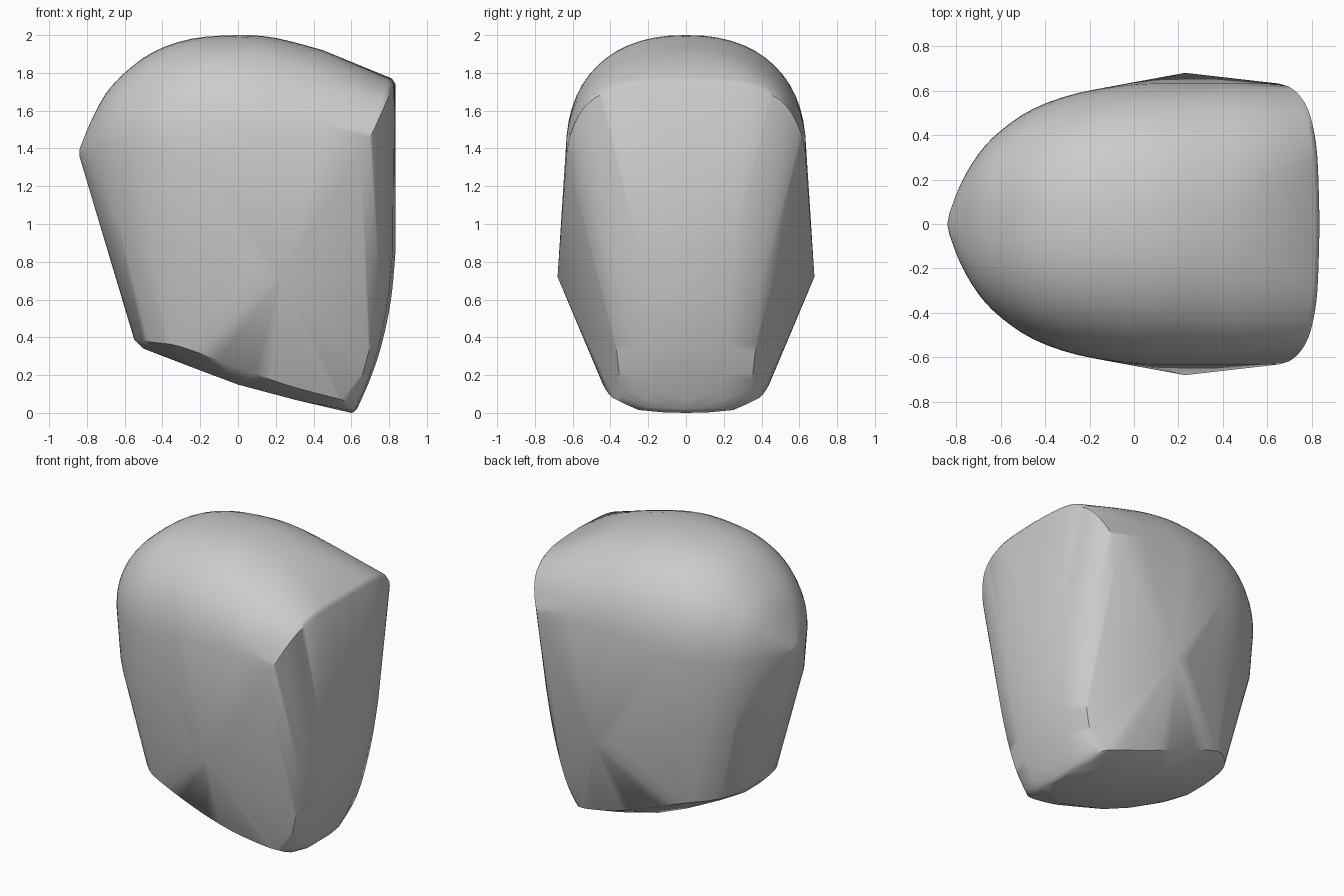
import bpy, bmesh, math

cube = bpy.data.objects.get("Cube")
if cube:
    bpy.data.objects.remove(cube, do_unlink=True)

grey = bpy.data.materials.new("plain_grey")
grey.use_nodes = True
grey.diffuse_color = (0.6, 0.6, 0.6, 1)
grey.node_tree.nodes["Principled BSDF"].inputs["Base Color"].default_value = (0.6, 0.6, 0.6, 1)

SPRING = 1.38   # height where the dome meets the sides
POWER = 2 / 2.3  # squareness of the dome arches
ARCH_STEPS = 28


def arch(x, half_width, top):
    """Squarish arch across the dome at one x position."""
    ring = []
    for i in range(ARCH_STEPS + 1):
        a = math.pi * i / ARCH_STEPS
        c, s = math.cos(a), max(math.sin(a), 0)
        y = math.copysign(abs(c) ** POWER, c) * half_width
        ring.append((x, y, SPRING + (top - SPRING) * s ** POWER))
    return ring


def smooth_path(points, steps=5):
    """Rounded path through the given points."""
    ends = [points[0]] + points + [points[-1]]
    path = [points[-1]]
    for p, q, r, s in zip(ends, ends[1:], ends[2:], ends[3:]):
        for k in range(steps):
            t = k / steps
            path.append(tuple(
                0.5 * (2 * b + (c - a) * t + (2 * a - 5 * b + 4 * c - d) * t ** 2
                       + (3 * b - a - 3 * c + d) * t ** 3)
                for a, b, c, d in zip(p, q, r, s)))
    return path


def both_sides(points):
    return [(x, side * y, z) for x, y, z in points for side in (1, -1)]


# Dome: x, half width, crown height
dome = smooth_path([
    (-0.83, 0.05, 1.42), (-0.78, 0.18, 1.54), (-0.7, 0.315, 1.69),
    (-0.6, 0.42, 1.8), (-0.45, 0.52, 1.91), (-0.25, 0.59, 1.98),
    (0, 0.63, 2.0), (0.2, 0.635, 1.985), (0.45, 0.635, 1.92)], 3)
cloud = []
for station in dome:
    cloud += arch(*station)

# Rim where the dome meets the end face
rim = smooth_path([
    (0.835, 0, 1.74), (0.825, 0.3, 1.73), (0.8, 0.46, 1.68),
    (0.765, 0.55, 1.6), (0.71, 0.61, 1.48), (0.65, 0.632, 1.37)])
cloud += both_sides(rim)
cloud += both_sides([(x - 0.02, y * 0.985, z + 0.03) for x, y, z in rim])

# End face: centre line and the rounded edges beside it
end_centre = smooth_path([
    (0.835, 0, 0.87), (0.81, 0, 0.6), (0.76, 0, 0.36), (0.7, 0, 0.18), (0.63, 0, 0.02)])
end_edge = smooth_path([
    (0.775, 0.41, 0.85), (0.745, 0.39, 0.6), (0.7, 0.37, 0.36),
    (0.65, 0.35, 0.18), (0.59, 0.33, 0.05)])
cloud += end_centre + both_sides(end_edge)
cloud += both_sides([((a[0] + b[0]) / 2 + 0.015, b[1] * 0.6, (a[2] + b[2]) / 2 - 0.005)
                     for a, b in zip(end_centre, end_edge)])

# Lower edge of the dome, from the nose to the pointed cheeks
cheek_line = smooth_path([
    (-0.84, 0, 1.36), (-0.72, 0.25, 1.15), (-0.6, 0.39, 1.0),
    (-0.45, 0.49, 0.92), (-0.2, 0.585, 0.87), (0.23, 0.68, 0.72)], 3)
cloud += both_sides(cheek_line) + [(-0.84, 0, 1.39)]

# Sloping base: outer edge and keel
base_edge = [(-0.55, 0, 0.39), (-0.545, 0.12, 0.39), (-0.5, 0.27, 0.38),
             (-0.42, 0.37, 0.37), (-0.3, 0.44, 0.35), (0, 0.46, 0.24),
             (0.25, 0.44, 0.15), (0.47, 0.4, 0.09), (0.55, 0.37, 0.07)]
keel = [(-0.5, 0.08, 0.34), (-0.4, 0.2, 0.305), (-0.2, 0.28, 0.225), (0, 0.3, 0.15),
        (0.3, 0.29, 0.07), (0.58, 0.25, 0.015), (0.61, 0.12, 0.003), (0.6, 0, 0)]
cloud += both_sides(smooth_path(base_edge, 3)) + both_sides(keel)

# Stretch one skin over all the guide lines
bm = bmesh.new()
for point in cloud:
    bm.verts.new(point)
bmesh.ops.remove_doubles(bm, verts=bm.verts, dist=0.004)
hull = bmesh.ops.convex_hull(bm, input=bm.verts)
bmesh.ops.delete(bm, geom=list({v for v in hull["geom_interior"] + hull["geom_unused"]
                                if isinstance(v, bmesh.types.BMVert)}), context='VERTS')
bmesh.ops.delete(bm, geom=[v for v in bm.verts if not v.link_faces], context='VERTS')
bmesh.ops.recalc_face_normals(bm, faces=bm.faces)
mesh = bpy.data.meshes.new("head_shell")
bm.to_mesh(mesh)
bm.free()
mesh.materials.append(grey)

shell = bpy.data.objects.new("head_shell", mesh)
bpy.context.collection.objects.link(shell)
bpy.context.view_layer.objects.active = shell
shell.select_set(True)
bpy.ops.object.shade_smooth_by_angle(angle=math.radians(40))
